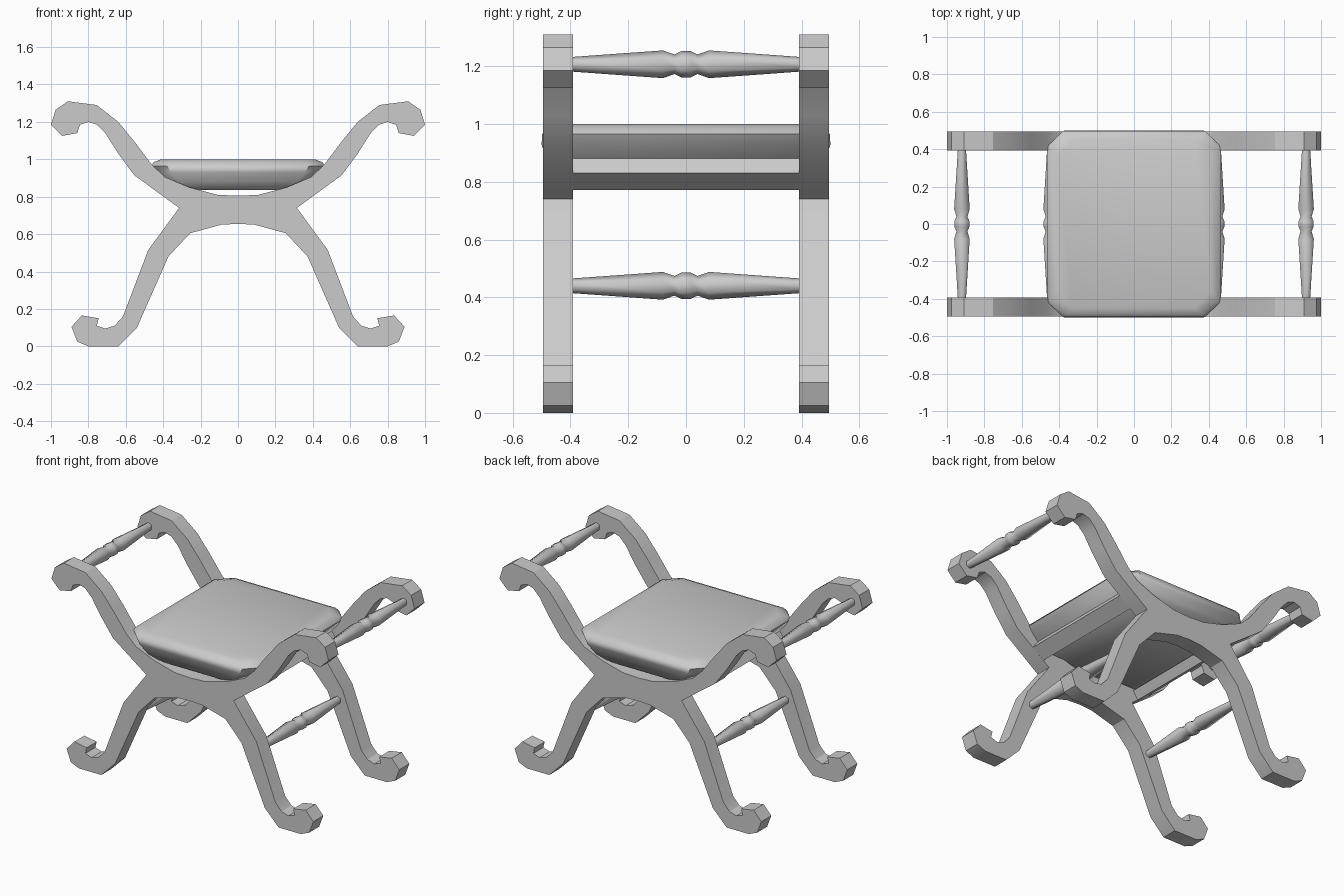
import bpy, bmesh, math
from mathutils import Vector

cube = bpy.data.objects.get("Cube")
if cube:
    bpy.data.objects.remove(cube, do_unlink=True)

grey = bpy.data.materials.new("plain_grey")
grey.use_nodes = True
grey.diffuse_color = (0.6, 0.6, 0.6, 1)
grey.node_tree.nodes["Principled BSDF"].inputs["Base Color"].default_value = (0.6, 0.6, 0.6, 1)


def finish(name, bm, angle):
    bmesh.ops.recalc_face_normals(bm, faces=bm.faces)
    mesh = bpy.data.meshes.new(name)
    bm.to_mesh(mesh)
    bm.free()
    mesh.materials.append(grey)
    obj = bpy.data.objects.new(name, mesh)
    bpy.context.collection.objects.link(obj)
    bpy.ops.object.select_all(action="DESELECT")
    obj.select_set(True)
    bpy.context.view_layer.objects.active = obj
    bpy.ops.object.shade_smooth_by_angle(angle=math.radians(angle))
    return obj


def slab(name, outline, y0, y1, angle=30):
    """Extrude an (x, z) outline from y0 to y1."""
    bm = bmesh.new()
    face = bm.faces.new([bm.verts.new((x, y0, z)) for x, z in outline])
    new = bmesh.ops.extrude_face_region(bm, geom=[face])["geom"]
    bmesh.ops.translate(bm, vec=(0, y1 - y0, 0),
                        verts=[v for v in new if isinstance(v, bmesh.types.BMVert)])
    return finish(name, bm, angle)


def loft(name, rings, angle):
    """Skin a stack of equal-length point rings and cap both ends."""
    bm = bmesh.new()
    loops = [[bm.verts.new(p) for p in ring] for ring in rings]
    for a, b in zip(loops, loops[1:]):
        for i in range(len(a)):
            j = (i + 1) % len(a)
            bm.faces.new((a[i], a[j], b[j], b[i]))
    bm.faces.new(loops[0])
    bm.faces.new(loops[-1])
    return finish(name, bm, angle)


# Scrolled X-shaped side frames: half outline from top centre to bottom centre
half = [(0, .805), (.11, .81), (.26, .85), (.39, .905), (.46, .97), (.55, 1.09),
        (.64, 1.2), (.755, 1.29), (.91, 1.31), (.975, 1.265), (1, 1.185),
        (.94, 1.125), (.86, 1.14), (.845, 1.185), (.8, 1.2), (.755, 1.185),
        (.71, 1.14), (.64, 1.03), (.555, .915), (.315, .74), (.48, .515),
        (.615, .16), (.66, .11), (.71, .095), (.755, .11), (.745, .15),
        (.835, .165), (.89, .105), (.86, .025), (.8, 0), (.64, 0), (.54, .1),
        (.372, .48), (.255, .605), (.09, .65), (0, .655)]
outline = half + [(-x, z) for x, z in half[-2:0:-1]]
slab("front_frame", outline, -.495, -.392)
slab("back_frame", outline, .392, .495)

# Tilted seat rails joining the two frames
rail = [(.358, .772), (.438, .83), (.402, .88), (.322, .822)]
for side, s in (("left", 1), ("right", -1)):
    slab(side + "_seat_rail", [(s * x, z) for x, z in rail], -.4, .4)

# Turned six-sided spindles between the arms and between the legs
turning = [(.4, .025), (.08, .048), (.04, .034), (.015, .046)]
turning = turning + [(-y, r) for y, r in reversed(turning)]
for side, s in (("left", 1), ("right", -1)):
    for part, x, z in (("arm", .92, 1.207), ("leg", .443, .44)):
        rings = []
        for y, r in turning:
            angles = [math.pi / 2 + i * math.pi / 3 for i in range(6)]
            rings.append([(s * x + r * math.cos(a), y, z + r * math.sin(a)) for a in angles])
        loft(side + "_" + part + "_spindle", rings, 62)

# Padded seat cushion with clipped corners: half width, half depth, height
levels = [(.37, .46, .835), (.4, .485, .88), (.445, .5, .93), (.466, .498, .965),
          (.45, .485, .985), (.41, .45, 1)]
rings = []
for hx, hy, z in levels:
    c = .085
    quarter = [(hx, hy - c), (hx - c, hy)]
    ring = quarter + [(-x, y) for x, y in reversed(quarter)]
    ring += [(-x, -y) for x, y in ring]
    rings.append([Vector((x, y, z)) for x, y in ring])
loft("seat_cushion", rings, 50)
